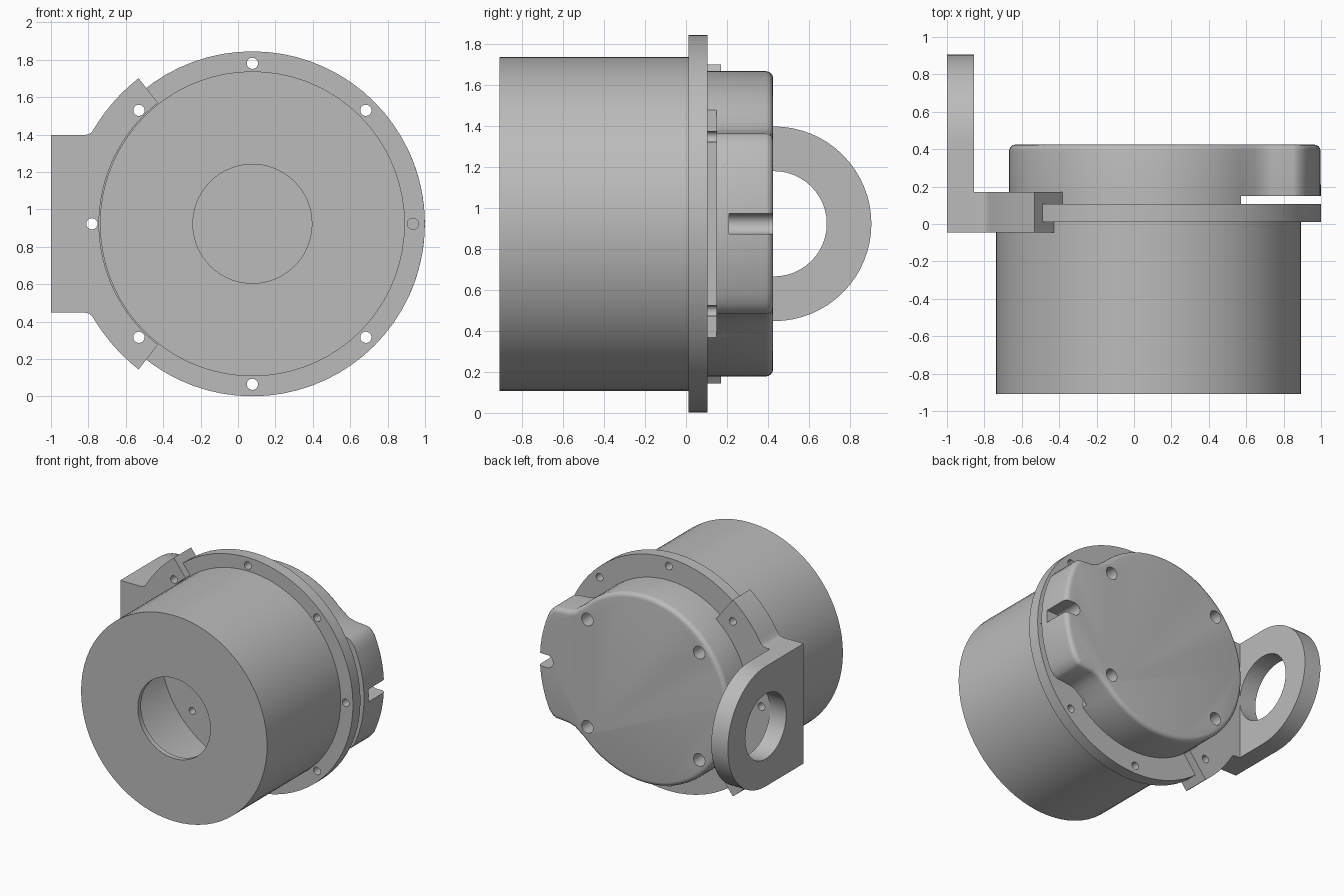
import bpy, bmesh
from math import cos, sin, pi, radians
from mathutils import Matrix, Vector

if "Cube" in bpy.data.objects:
    bpy.data.objects.remove(bpy.data.objects["Cube"])

CX, CZ = 0.077, 0.923          # axis of the round housing
FLANGE_R, BODY_R, CAP_R, BOLT_R = 0.922, 0.815, 0.745, 0.858

grey = bpy.data.materials.new("plain grey")
grey.use_nodes = True
grey.diffuse_color = (0.5, 0.5, 0.5, 1)
grey.node_tree.nodes["Principled BSDF"].inputs["Base Color"].default_value = (0.5, 0.5, 0.5, 1)


def finish(name, bm):
    bmesh.ops.recalc_face_normals(bm, faces=bm.faces)
    mesh = bpy.data.meshes.new(name)
    bm.to_mesh(mesh)
    bm.free()
    mesh.materials.append(grey)
    obj = bpy.data.objects.new(name, mesh)
    bpy.context.collection.objects.link(obj)
    return obj


def arc(r, a0, a1, n, cx=0, cy=0):
    steps = [radians(a0 + (a1 - a0) * i / n) for i in range(n + 1)]
    return [(cx + r * cos(a), cy + r * sin(a)) for a in steps]


def prism(name, outline, y0, y1, round_back=0):
    """Extrude an outline around the housing axis from y0 to y1."""
    bm = bmesh.new()
    face = bm.faces.new([bm.verts.new((CX + u, y0, CZ + w)) for u, w in outline])
    new = bmesh.ops.extrude_face_region(bm, geom=[face])["geom"]
    bmesh.ops.translate(bm, vec=(0, y1 - y0, 0),
                        verts=[v for v in new if isinstance(v, bmesh.types.BMVert)])
    if round_back:
        rim = [e for e in bm.edges if all(abs(v.co.y - y1) < 1e-5 for v in e.verts)]
        bmesh.ops.bevel(bm, geom=rim, offset=round_back, segments=4, profile=0.5,
                        affect='EDGES', clamp_overlap=False)
    return finish(name, bm)


def lathe(name, profile, steps=72):
    """Spin a closed (radius, y) profile about the housing axis."""
    bm = bmesh.new()
    verts = [bm.verts.new((CX + r, y, CZ)) for r, y in profile]
    edges = [bm.edges.new((a, b)) for a, b in zip(verts, verts[1:] + verts[:1])]
    bmesh.ops.spin(bm, geom=verts + edges, cent=(CX, 0, CZ), axis=(0, 1, 0),
                   angle=2 * pi, steps=steps)
    bmesh.ops.remove_doubles(bm, verts=bm.verts, dist=1e-4)
    bmesh.ops.dissolve_degenerate(bm, edges=bm.edges, dist=1e-5)
    return finish(name, bm)


def cut(obj, *cutters):
    for c in cutters:
        mod = obj.modifiers.new("cut", 'BOOLEAN')
        mod.operation, mod.solver, mod.object = 'DIFFERENCE', 'EXACT', c
        bpy.context.view_layer.objects.active = obj
        bpy.ops.object.modifier_apply(modifier=mod.name)
        bpy.data.objects.remove(c)


def drill(points, r, y0, y1):
    """One cutter made of parallel round pins along y."""
    bm = bmesh.new()
    for u, w in points:
        place = Matrix.Translation((CX + u, (y0 + y1) / 2, CZ + w)) @ Matrix.Rotation(pi / 2, 4, 'X')
        bmesh.ops.create_cone(bm, cap_ends=True, segments=20, radius1=r, radius2=r,
                              depth=y1 - y0, matrix=place)
    return finish("drill", bm)


flange_holes = arc(BOLT_R, 0, 315, 7)
cap_holes = [(u, w) for u in (-0.49, 0.49) for w in (-0.425, 0.425)]

# Hollow drum with front opening and rear flange
housing = lathe("housing", [
    (0.318, -0.91), (BODY_R, -0.91), (BODY_R, 0.012), (FLANGE_R, 0.012), (FLANGE_R, 0.106),
    (0, 0.106), (0, 0.016), (0.77, 0.016), (0.77, -0.87), (0.318, -0.87)])
cut(housing, drill(flange_holes, 0.03, -0.1, 0.3), drill(cap_holes, 0.027, -0.05, 0.3))

# Rear cap: round, with a wide lug on the left side
shoulder = [(0.80, 0.43), (0.775, 0.44), (0.66, 0.45), (0.61, 0.465), (0.57, 0.495)]
outline = arc(FLANGE_R, -25, 25, 16) + shoulder + arc(CAP_R, 45, 315, 54) \
    + [(u, -w) for u, w in reversed(shoulder)]
cap = prism("rear_cap", outline, 0.1, 0.425, round_back=0.035)
relief = prism("relief", [(0.495, -0.8), (1.2, -0.8), (1.2, 0.8), (0.495, 0.8)], 0.0, 0.15)
slot = prism("slot", arc(0.05, 90, 270, 12, cx=0.84) + [(1.2, -0.05), (1.2, 0.05)], 0.21, 0.6)
cut(cap, relief, slot, drill(cap_holes, 0.05, 0.25, 0.6), drill(cap_holes, 0.027, 0.0, 0.5))


# Clamp that grips the flange: front and back jaws share the outer shape
def jaw(name, inner_r, y0, y1):
    upper = arc(0.988, 128, 148, 8) + [(-0.858, 0.492), (-0.872, 0.48), (-0.895, 0.475),
                                       (-1 - CX, 0.475)]
    lower = [(u, -w) for u, w in reversed(upper)]
    obj = prism(name, upper + lower + arc(inner_r, 232, 128, 32), y0, y1)
    cut(obj, drill(flange_holes[3:6], 0.03, -0.2, 0.4))
    return obj


front_jaw = jaw("clamp_front_jaw", 0.82, -0.045, 0.06)
back_jaw = jaw("clamp_back_jaw", 0.747, 0.06, 0.172)

# Mounting eye: upright plate with a rounded end and a large hole
bm = bmesh.new()
profile = [(-0.045, -0.475)] + arc(0.475, -90, 90, 32, cx=0.43) + [(-0.045, 0.475)]
face = bm.faces.new([bm.verts.new((-1, y, CZ + w)) for y, w in profile])
new = bmesh.ops.extrude_face_region(bm, geom=[face])["geom"]
bmesh.ops.translate(bm, vec=(0.145, 0, 0), verts=[v for v in new if isinstance(v, bmesh.types.BMVert)])
eye = finish("mounting_eye", bm)
bm = bmesh.new()
bmesh.ops.create_cone(bm, cap_ends=True, segments=48, radius1=0.257, radius2=0.257, depth=0.34,
                      matrix=Matrix.Translation((-0.93, 0.43, CZ)) @ Matrix.Rotation(pi / 2, 4, 'Y'))
cut(eye, finish("eye_hole", bm))

# Join the clamp and eye into one bracket
for part in (back_jaw, eye):
    mod = front_jaw.modifiers.new("join", 'BOOLEAN')
    mod.operation, mod.solver, mod.object = 'UNION', 'EXACT', part
    bpy.context.view_layer.objects.active = front_jaw
    bpy.ops.object.modifier_apply(modifier=mod.name)
    bpy.data.objects.remove(part)
front_jaw.name = "mounting_bracket"

bpy.ops.object.select_all(action='DESELECT')
for obj in (housing, cap, front_jaw):
    obj.select_set(True)
bpy.context.view_layer.objects.active = housing
bpy.ops.object.shade_smooth_by_angle(angle=radians(30))
